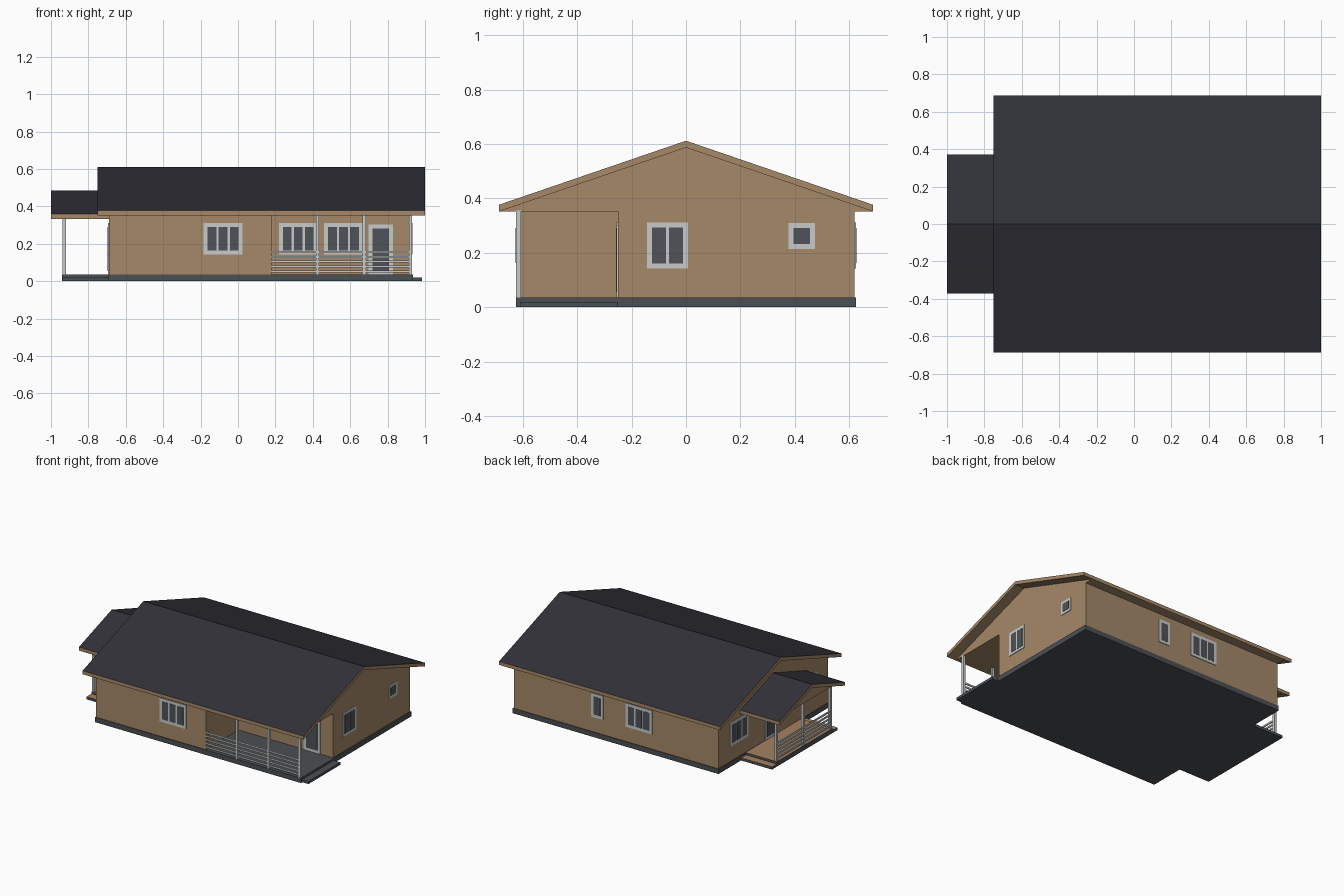
import bpy, bmesh

if "Cube" in bpy.data.objects:
    bpy.data.objects.remove(bpy.data.objects["Cube"])


def material(name, rgb):
    m = bpy.data.materials.new(name)
    m.diffuse_color = (*rgb, 1)
    m.use_nodes = True
    m.node_tree.nodes["Principled BSDF"].inputs["Base Color"].default_value = m.diffuse_color
    return m


WALL = material("tan wall", (0.376, 0.25, 0.138))
ROOF = material("dark roof", (0.03, 0.03, 0.04))
BASE = material("grey concrete", (0.072, 0.08, 0.088))
GLASS = material("dark glass", (0.078, 0.086, 0.096))
TRIM = material("light trim", (0.58, 0.6, 0.6))
DECK = material("wood deck", (0.38, 0.22, 0.12))


def prism(name, profile, axis, a, b, mats, top=None):
    """Extrude a 2D profile along x or z; upward faces may take a second material."""
    bm = bmesh.new()
    put = (lambda p, t: (t, p[0], p[1])) if axis == "x" else (lambda p, t: (p[0], p[1], t))
    face = bm.faces.new([bm.verts.new(put(p, a)) for p in profile])
    ext = bmesh.ops.extrude_face_region(bm, geom=[face])
    step = (b - a, 0, 0) if axis == "x" else (0, 0, b - a)
    verts = [g for g in ext["geom"] if isinstance(g, bmesh.types.BMVert)]
    bmesh.ops.translate(bm, verts=verts, vec=step)
    bmesh.ops.recalc_face_normals(bm, faces=bm.faces)
    bm.normal_update()
    if top is not None:
        for f in bm.faces:
            if f.normal.z > 0.3:
                f.material_index = 1
    mesh = bpy.data.meshes.new(name)
    bm.to_mesh(mesh)
    bm.free()
    mesh.materials.append(mats)
    if top is not None:
        mesh.materials.append(top)
    ob = bpy.data.objects.new(name, mesh)
    bpy.context.collection.objects.link(ob)
    return ob


def box(name, x, y, z, mat, top=None):
    return prism(name, [(x[0], y[0]), (x[1], y[0]), (x[1], y[1]), (x[0], y[1])],
                 "z", z[0], z[1], mat, top)


def opening(name, side, c, u, z, panes, border=0.021, bar=0.012):
    """Window or door: frame plate plus glass plates on a wall at coordinate c."""
    s = -1 if side in ("front", "left") else 1

    def plate(label, u, z, depth, mat):
        d = sorted((c - s * 0.004, c + s * depth))
        if side in ("front", "back"):
            box(label, u, d, z, mat)
        else:
            box(label, d, u, z, mat)

    plate(name + "_frame", u, z, 0.005, TRIM)
    w = (u[1] - u[0] - 2 * border - (panes - 1) * bar) / panes
    for i in range(panes):
        a = u[0] + border + i * (w + bar)
        plate(f"{name}_pane_{i + 1}", (a, a + w), (z[0] + border, z[1] - border), 0.0065, GLASS)


def gable_roof(name, x, half, ridge, eave, t, attic_x):
    """Dark-topped roof slab with tan edges and a closed attic below it."""
    prism(name, [(-half, eave), (0, ridge), (half, eave), (half, eave - t), (0, ridge - t),
                 (-half, eave - t)], "x", *x, WALL, ROOF)
    prism(name + "_gable", [(-half, eave - t), (half, eave - t), (0, ridge - t)],
          "x", *attic_x, WALL)


# Foundation and L-shaped walls around the recessed front porch
box("foundation", (-0.695, 0.935), (-0.625, 0.625), (0, 0.035), BASE)
prism("walls", [(-0.69, -0.62), (0.18, -0.62), (0.18, -0.25), (0.927, -0.25),
                (0.927, 0.62), (-0.69, 0.62)], "z", 0.035, 0.356, WALL)
box("front_porch_step", (0.93, 0.985), (-0.61, -0.25), (0, 0.019), BASE)

# Roofs
gable_roof("main_roof", (-0.75, 1.0), 0.687, 0.612, 0.377, 0.025, (-0.69, 0.927))
gable_roof("side_porch_roof", (-1.0, -0.688), 0.372, 0.485, 0.359, 0.025, (-0.935, -0.688))

# Side porch deck with a step at each end
box("side_deck", (-0.94, -0.69), (-0.315, 0.315), (0, 0.035), BASE, DECK)
for s, n in ((-1, "front"), (1, "back")):
    y = sorted((s * 0.31, s * 0.37))
    box(f"side_{n}_step", (-0.94, -0.69), y, (0, 0.019), BASE, DECK)

# Posts
P = 0.009
for i, x in enumerate((0.425, 0.675, 0.922)):
    box(f"front_post_{i + 1}", (x - P, x + P), (-0.624, -0.606), (0.035, 0.356), TRIM)
for i, y in enumerate((-0.305, 0, 0.305)):
    box(f"side_post_{i + 1}", (-0.937, -0.919), (y - P, y + P), (0.035, 0.336), TRIM)

# Horizontal railings
for i in range(5):
    z = (0.047 + i * 0.026, 0.058 + i * 0.026)
    box(f"front_rail_{i + 1}", (0.18, 0.922), (-0.619, -0.611), z, TRIM)
    box(f"side_rail_{i + 1}", (-0.932, -0.924), (-0.305, 0.305), z, TRIM)

# Windows and doors
Z = (0.142, 0.312)
opening("front_window", "front", -0.62, (-0.185, 0.025), Z, 3)
opening("porch_window_1", "front", -0.25, (0.22, 0.425), Z, 3)
opening("porch_window_2", "front", -0.25, (0.46, 0.668), Z, 3)
opening("porch_door", "front", -0.25, (0.697, 0.828), (0.035, 0.302), 1)
opening("right_window", "right", 0.927, (-0.143, 0.007), Z, 2, 0.018)
opening("right_small_window", "right", 0.927, (0.377, 0.474), (0.215, 0.31), 1, 0.018)
opening("back_window", "back", 0.62, (-0.17, 0.043), Z, 3)
opening("back_small_window", "back", 0.62, (0.22, 0.315), Z, 1)
opening("left_window_1", "left", -0.69, (0.285, 0.495), Z, 3)
opening("left_window_2", "left", -0.69, (-0.495, -0.285), Z, 3)
opening("side_door", "left", -0.69, (-0.04, 0.095), (0.035, 0.302), 1)
